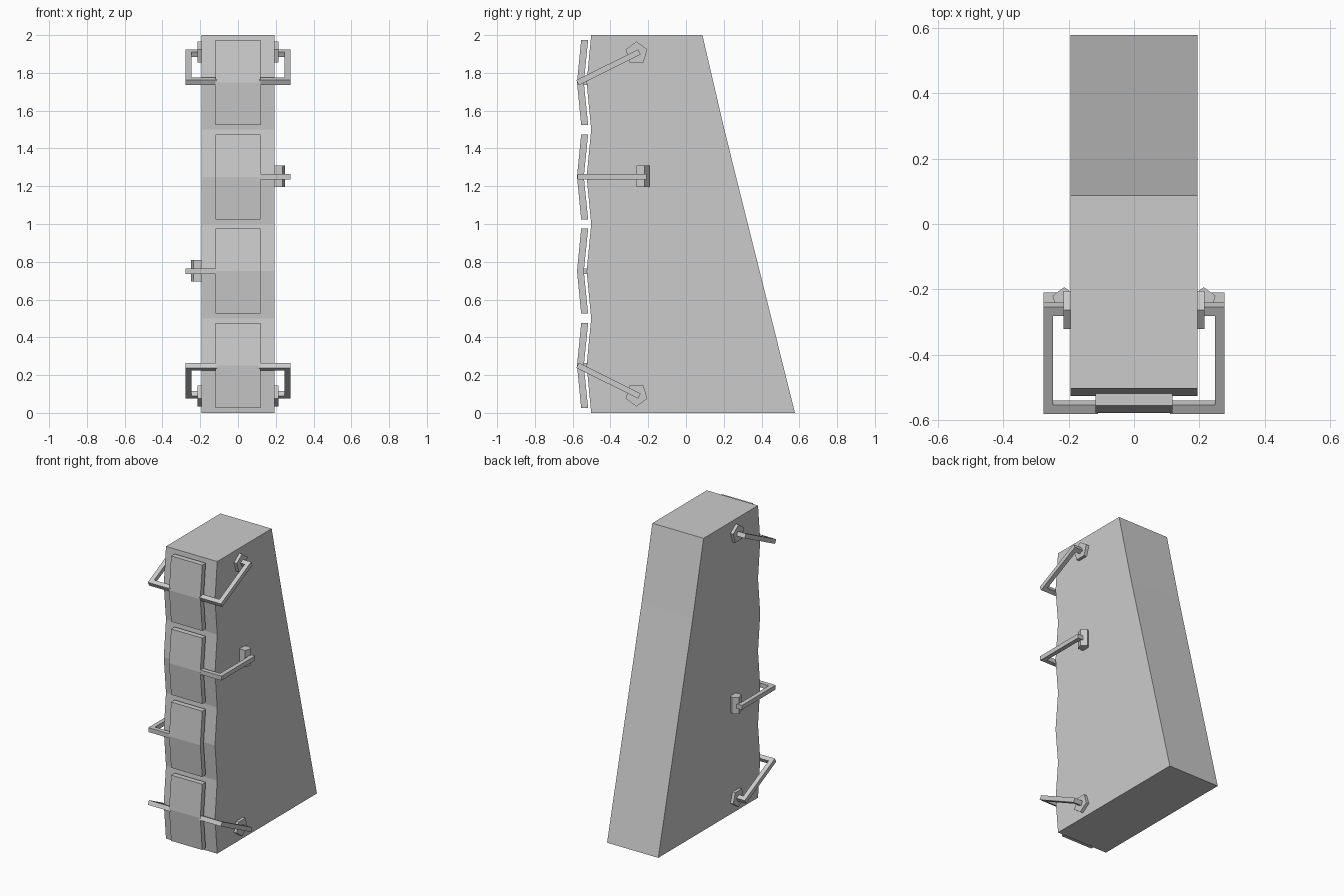
import bpy, bmesh
from math import sin, cos, pi, radians
from mathutils import Matrix, Vector

if "Cube" in bpy.data.objects:
    bpy.data.objects.remove(bpy.data.objects["Cube"])


def prism(name, pts, depth, mat):
    """Extrude a 2D outline by depth, centred on its plane, then place it with mat."""
    bm = bmesh.new()
    face = bm.faces.new([bm.verts.new((u, v, -depth / 2)) for u, v in pts])
    ext = bmesh.ops.extrude_face_region(bm, geom=[face])
    top = [e for e in ext["geom"] if isinstance(e, bmesh.types.BMVert)]
    bmesh.ops.translate(bm, verts=top, vec=(0, 0, depth))
    bm.transform(mat)
    bmesh.ops.recalc_face_normals(bm, faces=bm.faces)
    me = bpy.data.meshes.new(name)
    bm.to_mesh(me)
    bm.free()
    ob = bpy.data.objects.new(name, me)
    bpy.context.collection.objects.link(ob)
    return ob


# outline (u, v) becomes (y, z), extruded along x
SIDE = Matrix(((0, 0, 1, 0), (1, 0, 0, 0), (0, 1, 0, 0), (0, 0, 0, 1)))
T = Matrix.Translation


def pentagon(r, start=90):
    a0 = radians(start)
    return [(r * cos(a0 + i * 2 * pi / 5), r * sin(a0 + i * 2 * pi / 5)) for i in range(5)]


# tapered body with a zigzag front
front = [(-0.502 if i % 2 == 0 else -0.526, i * 0.25) for i in range(9)]
prism("body", front + [(0.087, 2), (0.203, 1.5), (0.577, 0)], 0.388, SIDE)

# bent front panels with short connectors to the body
panel = [(-0.555, -0.225), (-0.518, -0.225), (-0.541, 0), (-0.518, 0.225),
         (-0.555, 0.225), (-0.577, 0)]
bar = [(-0.55, -0.014), (-0.51, -0.014), (-0.51, 0.014), (-0.55, 0.014)]
for i in range(4):
    at = T((0, 0, 0.25 + 0.5 * i))
    prism(f"panel_{i + 1}", panel, 0.236, at @ SIDE)
    prism(f"panel_connector_{i + 1}", bar, 0.106, at @ SIDE)

# C-shaped arms, drawn flat with the origin on the cross bar
ARM = [(0.11, -0.015), (0.277, -0.015), (0.277, 0.35), (0.2, 0.35),
       (0.2, 0.32), (0.247, 0.32), (0.247, 0.015), (0.11, 0.015)]


def arm(name, side, z, angle):
    prism(name, [(side * u, v) for u, v in ARM], 0.03,
          T((0, -0.56, z)) @ Matrix.Rotation(radians(angle), 4, 'X'))


# top and bottom: tilted arms on both sides with flat pentagon mounts
for label, z, zm, tilt in (("top", 1.755, 1.905, 26.5), ("bottom", 0.245, 0.095, -26.5)):
    for side_name, s in (("left", -1), ("right", 1)):
        arm(f"{label}_{side_name}_arm", s, z, tilt)
        prism(f"{label}_{side_name}_mount", pentagon(0.061, 90 if tilt > 0 else -90), 0.03,
              T((s * 0.2, -0.262, zm)) @ SIDE)

# middle: one level arm per side with an upright pentagonal pin
for side_name, s, z in (("right", 1, 1.25), ("left", -1, 0.75)):
    arm(f"middle_{side_name}_arm", s, z, 0)
    prism(f"middle_{side_name}_pin", pentagon(0.038), 0.114, T((s * 0.213, -0.231, z + 0.003)))
